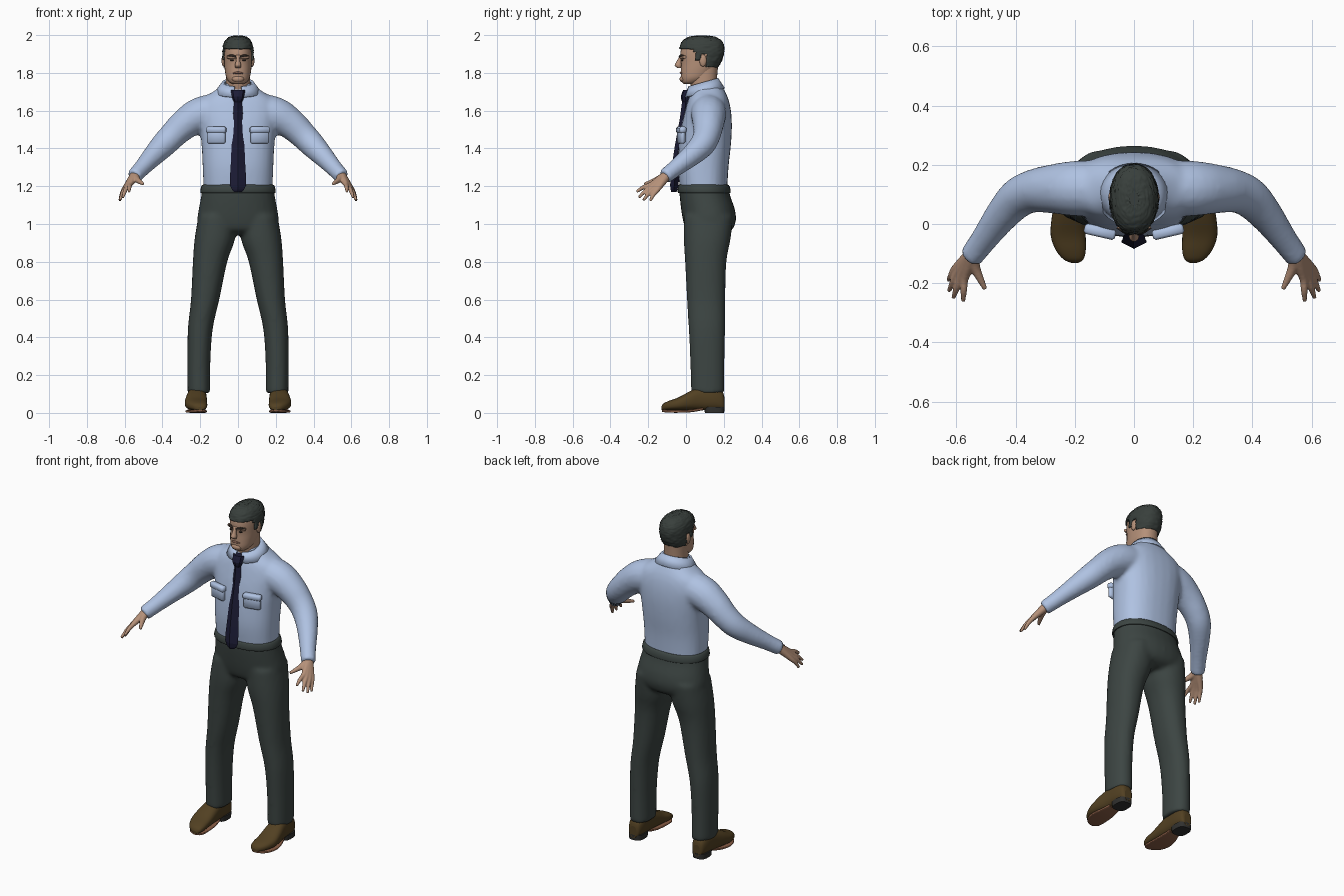
import bpy, bmesh, math, random
from mathutils import Vector, Matrix

random.seed(4)
if "Cube" in bpy.data.objects:
    bpy.data.objects.remove(bpy.data.objects["Cube"])

X, Y, Z = Vector((1, 0, 0)), Vector((0, 1, 0)), Vector((0, 0, 1))


def material(name, r, g, b):
    m = bpy.data.materials.new(name)
    m.use_nodes = True
    m.diffuse_color = (r, g, b, 1)
    node = m.node_tree.nodes["Principled BSDF"]
    node.inputs["Base Color"].default_value = (r, g, b, 1)
    node.inputs["Roughness"].default_value = 0.8
    return m


SHIRT = material("pale blue cotton", .43, .54, .76)
CLOTH = material("charcoal green cloth", .046, .06, .056)
HAIR = material("dark hair", .04, .05, .045)
TIE = material("navy silk", .012, .012, .038)
LEATHER = material("brown leather", .085, .052, .016)
SOLE = material("tan sole", .25, .11, .06)
HEEL = material("dark heel", .03, .03, .028)
SKIN = material("skin", .46, .28, .19)
LIPS = material("lips", .27, .14, .1)
DARK = material("brow and eye", .03, .022, .018)


def spline(pts, steps):
    """Smooth interpolation of tuples of numbers."""
    out = []
    for i in range(len(pts) - 1):
        a, b, c, d = (pts[max(0, min(len(pts) - 1, i + k))] for k in (-1, 0, 1, 2))
        for s in range(steps):
            t = s / steps
            out.append([q + .5 * t * (r - p + t * (2 * p - 5 * q + 4 * r - w + t * (3 * (q - r) + w - p)))
                        for p, q, r, w in zip(a, b, c, d)])
    return out + [list(pts[-1])]


def loft(bm, sections, u=X, v=Y, n=28, power=2.2, steps=4):
    """Skin rings (x, y, z, ru, rv) laid out on the axes u and v."""
    rings = []
    for x, y, z, ru, rv in spline(sections, steps):
        ring = []
        for k in range(n):
            a = math.tau * k / n
            c, s = math.cos(a), math.sin(a)
            p = u * math.copysign(abs(c) ** (2 / power), c) * max(ru, .001)
            q = v * math.copysign(abs(s) ** (2 / power), s) * max(rv, .001)
            ring.append(bm.verts.new(Vector((x, y, z)) + p + q))
        rings.append(ring)
    for lo, hi in zip(rings, rings[1:]):
        for k in range(n):
            bm.faces.new((lo[k - 1], lo[k], hi[k], hi[k - 1]))
    bm.faces.new(rings[0])
    bm.faces.new(rings[-1])


def limb(bm, pts, n=16, steps=4):
    """Round tube through (x, y, z, r), rings square to the overall run."""
    path = spline(pts, steps)
    rings = []
    for i, (x, y, z, r) in enumerate(path):
        t = Vector(path[min(i + 1, len(path) - 1)][:3]) - Vector(path[max(i - 1, 0)][:3])
        u = t.cross(Z).normalized()
        v = u.cross(t).normalized()
        rings.append([bm.verts.new(Vector((x, y, z)) + r * (u * math.cos(a) + v * math.sin(a)))
                      for a in (math.tau * k / n for k in range(n))])
    for lo, hi in zip(rings, rings[1:]):
        for k in range(n):
            bm.faces.new((lo[k - 1], lo[k], hi[k], hi[k - 1]))
    bm.faces.new(rings[0])
    bm.faces.new(rings[-1])


def body(z, w, front, back, x=0):
    return (x, (front + back) / 2, z, w, (back - front) / 2)


def ball(bm, centre, size):
    bmesh.ops.create_uvsphere(bm, u_segments=16, v_segments=10, radius=1,
                              matrix=Matrix.Translation(centre) @ Matrix.Diagonal((*size, 1)))


def finish(name, bm, mat, mirror=False, voxel=0, smooth=True, solid=0):
    bmesh.ops.recalc_face_normals(bm, faces=bm.faces)
    for f in bm.faces:
        f.smooth = smooth and len(f.verts) < 5
    me = bpy.data.meshes.new(name)
    bm.to_mesh(me)
    bm.free()
    me.materials.append(mat)
    ob = bpy.data.objects.new(name, me)
    bpy.context.scene.collection.objects.link(ob)
    if solid:
        ob.modifiers.new("thickness", "SOLIDIFY").thickness = solid
    if voxel:
        m = ob.modifiers.new("fuse", "REMESH")
        m.mode, m.voxel_size, m.use_smooth_shade = "VOXEL", voxel, True
        m = ob.modifiers.new("relax", "SMOOTH")
        m.factor, m.iterations = .5, 5
    if mirror:
        ob.modifiers.new("mirror", "MIRROR")
    return ob


# Shirt: torso and sleeves fused together
bm = bmesh.new()
loft(bm, [body(1.17, .182, -.03, .218), body(1.3, .187, -.043, .225), body(1.42, .193, -.038, .238),
          body(1.52, .203, -.024, .243), body(1.6, .212, -.005, .238), body(1.66, .19, .012, .225),
          body(1.705, .125, .03, .205), body(1.745, .075, .035, .18)], power=2.4)
for s in (1, -1):
    limb(bm, [(s * x, y, z, r) for x, y, z, r in (
        (.1, .12, 1.6, .095), (.2, .12, 1.578, .094), (.28, .118, 1.53, .083), (.345, .11, 1.47, .073),
        (.395, .085, 1.418, .068), (.45, .025, 1.36, .057), (.505, -.05, 1.3, .046), (.552, -.113, 1.25, .041))])
finish("shirt", bm, SHIRT, voxel=.012)

# Shirt collar: open band folded outwards
bm = bmesh.new()
rows = []
for k in range(33):
    a = math.radians(-90 + 12 + k * 336 / 32)
    back = (math.sin(a) + 1) / 2
    rows.append([bm.verts.new((rx * math.cos(a), cy + ry * math.sin(a), z + back * rise))
                 for rx, ry, cy, z, rise in ((.07, .072, .088, 1.725, .045), (.084, .08, .09, 1.728, .045),
                                             (.125, .108, .098, 1.672, .048))])
for p, q in zip(rows, rows[1:]):
    for i in (0, 1):
        bm.faces.new((p[i], q[i], q[i + 1], p[i + 1]))
finish("collar", bm, SHIRT, solid=.008)

# Breast pockets with flaps
bm = bmesh.new()
for z, w, d, h in ((1.468, .1, .026, .085), (1.498, .108, .036, .034)):
    bmesh.ops.create_cube(bm, size=1, matrix=Matrix.Translation((.115, -.026, z))
                          @ Matrix.Rotation(math.radians(13), 4, "Z") @ Matrix.Diagonal((w, d, h, 1)))
ob = finish("breast_pocket", bm, SHIRT, mirror=True)
ob.modifiers.new("soft edge", "BEVEL").width = .008

# Tie: ridged blade and knot
bm = bmesh.new()
loft(bm, [(0, .0, 1.655, .02, .02), (0, -.012, 1.55, .028, .022), (0, -.036, 1.42, .034, .022),
          (0, -.053, 1.3, .039, .022), (0, -.062, 1.205, .043, .022), (0, -.064, 1.17, .02, .014)],
     n=4, power=2, steps=2)
loft(bm, [(0, .008, 1.71, .036, .022), (0, -.002, 1.675, .034, .026), (0, .0, 1.645, .02, .02)],
     n=8, power=2, steps=2)
finish("tie", bm, TIE, smooth=False)

# Trousers: seat and legs fused together
bm = bmesh.new()
loft(bm, [body(1.2, .188, -.036, .225), body(1.15, .195, -.034, .234), body(1.08, .208, -.026, .258),
          body(1.02, .215, -.016, .264), body(.97, .19, .0, .245), body(.945, .12, .04, .2)])
for s in (1, -1):
    loft(bm, [body(1.04, .1, -.01, .25, s * .11), body(.92, .107, -.012, .236, s * .123),
              body(.8, .091, -.005, .214, s * .148), body(.6, .075, .005, .208, s * .174),
              body(.45, .066, .014, .207, s * .199), body(.28, .061, .022, .204, s * .207),
              body(.105, .06, .027, .204, s * .207)])
finish("trousers", bm, CLOTH, voxel=.012)

# Waistband
bm = bmesh.new()
loft(bm, [body(1.165, .197, -.041, .235), body(1.172, .2, -.045, .237), body(1.2, .194, -.042, .231),
          body(1.208, .186, -.036, .222)], n=40, steps=2)
finish("waistband", bm, CLOTH)

# Shoes, soles and heels
bm = bmesh.new()
loft(bm, [(x, y, .014 + h / 2, w, h / 2) for x, y, w, h in (
    (.213, .203, .022, .07), (.213, .192, .036, .1), (.214, .15, .046, .13), (.217, .08, .05, .125),
    (.221, .02, .057, .1), (.222, -.04, .059, .068), (.213, -.09, .05, .05), (.204, -.12, .033, .035),
    (.2, -.131, .012, .018))], u=X, v=Z, power=2.5)
finish("shoe", bm, LEATHER, mirror=True)
bm = bmesh.new()
loft(bm, [(x, y, z, w, .007) for x, y, z, w in (
    (.2, -.126, .013, .012), (.206, -.11, .01, .036), (.215, -.08, .008, .05), (.222, -.03, .008, .056),
    (.22, .03, .011, .05), (.215, .09, .021, .036))], u=X, v=Z, power=5)
finish("shoe_sole", bm, SOLE, mirror=True)
bm = bmesh.new()
loft(bm, [body(0, .042, .1, .202, .214), body(.032, .044, .095, .204, .214)], power=3, steps=1)
finish("shoe_heel", bm, HEEL, mirror=True)

# Hands: each finger runs from the wrist so the palm closes up
bm = bmesh.new()
WRIST = (.545, -.1, 1.26)
for knuckle, tip in (((.572, -.187, 1.208), (.577, -.262, 1.17)), ((.586, -.18, 1.198), (.61, -.25, 1.14)),
                     ((.598, -.168, 1.188), (.625, -.226, 1.125)), ((.605, -.152, 1.18), (.627, -.19, 1.122))):
    mid = [(a + b) / 2 for a, b in zip(knuckle, tip)]
    mid[2] += .006
    limb(bm, [(*WRIST, .026), (*[(a + b) / 2 for a, b in zip(WRIST, knuckle)], .02),
              (*knuckle, .0135), (*mid, .0115), (*tip, .0075)], n=12)
limb(bm, [(*WRIST, .024), (.537, -.145, 1.238, .018), (.518, -.188, 1.222, .0125), (.502, -.22, 1.212, .008)], n=12)
finish("hand", bm, SKIN, mirror=True, voxel=.0045)

# Neck and head
bm = bmesh.new()
loft(bm, [body(1.68, .064, .04, .165), body(1.75, .063, .022, .163), body(1.84, .062, .02, .17)])
finish("neck", bm, SKIN)


def head_rings(grow):
    return [body(z + grow * .9, w + grow, front - grow, back + grow) for z, w, front, back in (
        (1.742, .03, -.012, .05), (1.752, .047, -.022, .08), (1.775, .062, -.027, .12), (1.81, .069, -.027, .15),
        (1.85, .073, -.026, .178), (1.9, .074, -.03, .193), (1.94, .07, -.022, .192),
        (1.968, .056, -.004, .175), (1.984, .034, .03, .14), (1.988, .008, .07, .1))]


bm = bmesh.new()
loft(bm, head_rings(0), steps=6)
finish("head", bm, SKIN)

# Hair: a rough shell over the skull, trimmed along the hairline
bm = bmesh.new()
loft(bm, head_rings(.007), n=56, steps=8)


def bald(f):
    c = f.calc_center_median()
    line = 1.93 if c.y < .045 else 1.868 if c.y < .08 else 1.9 if c.y < .105 else 1.83
    return c.z < line


bmesh.ops.delete(bm, geom=[f for f in bm.faces if bald(f)], context="FACES")
for vert in bm.verts:
    out = (vert.co - Vector((0, .08, 1.88))).normalized()
    vert.co += out * random.uniform(-.0015, .004)
finish("hair", bm, HAIR, solid=.009)

# Ears
bm = bmesh.new()
ball(bm, (.077, .09, 1.865), (.01, .019, .032))
finish("ear", bm, SKIN, mirror=True)

# Nose, brow ridge and chin
bm = bmesh.new()
loft(bm, [(0, -.028, 1.89, .008, .006), (0, -.036, 1.862, .011, .013), (0, -.041, 1.84, .017, .019),
          (0, -.035, 1.825, .013, .009)], n=16, power=2)
limb(bm, [(-.056, -.008, 1.884, .009), (0, -.025, 1.884, .011), (.056, -.008, 1.884, .009)])
ball(bm, (0, -.016, 1.768), (.032, .018, .018))
finish("face_relief", bm, SKIN)

# Eyebrows and eyes
bm = bmesh.new()
limb(bm, [(.011, -.034, 1.885, .005), (.033, -.026, 1.892, .006), (.055, -.012, 1.888, .004)], n=8)
ball(bm, (.031, -.02, 1.867), (.012, .006, .005))
finish("eyebrow_and_eye", bm, DARK, mirror=True)

# Mouth
bm = bmesh.new()
limb(bm, [(-.027, -.021, 1.798, .003), (0, -.028, 1.801, .006), (.027, -.021, 1.798, .003)], n=8)
finish("mouth", bm, LIPS)
